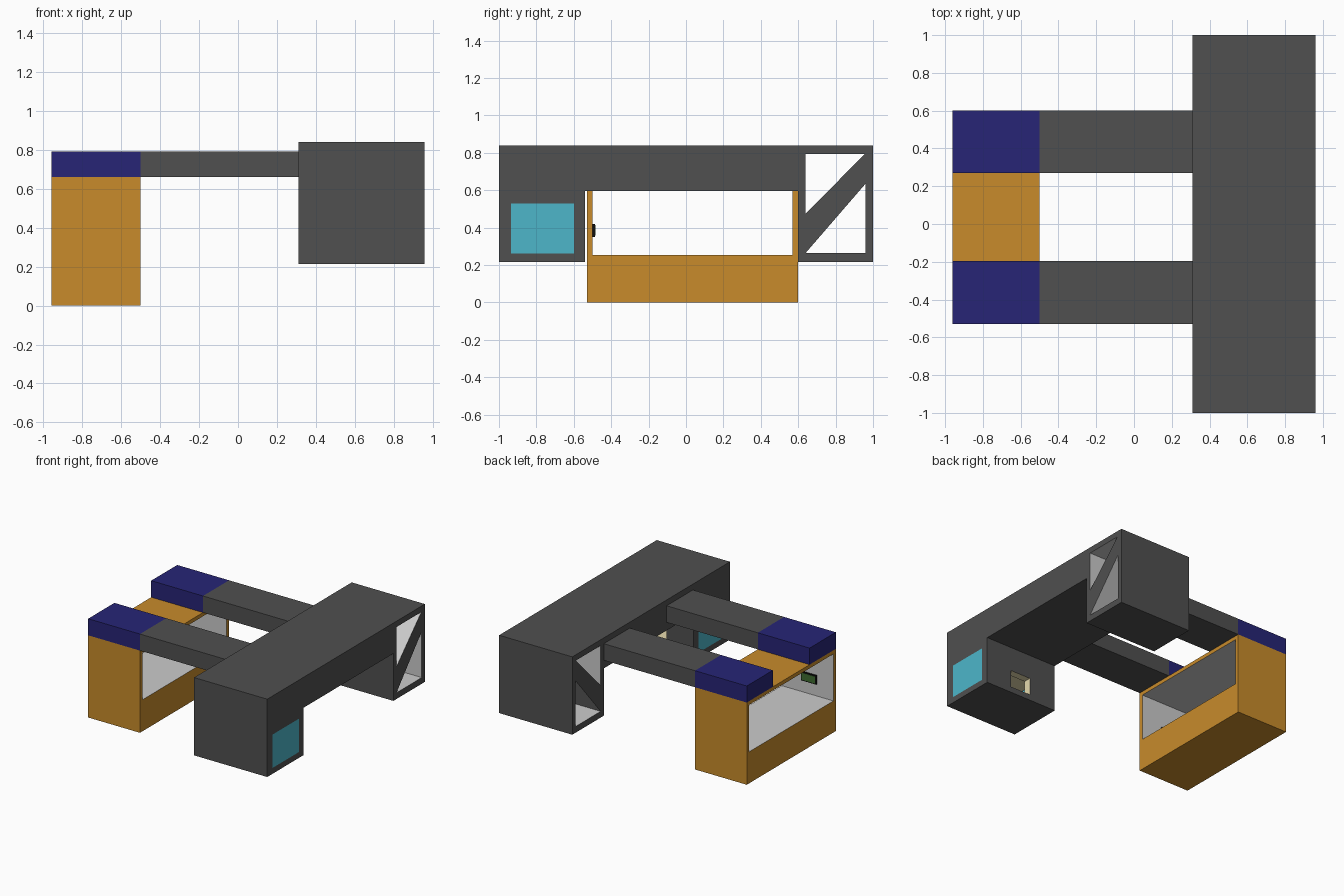
import bpy, bmesh

if "Cube" in bpy.data.objects:
    bpy.data.objects.remove(bpy.data.objects["Cube"])


def material(name, rgb):
    m = bpy.data.materials.new(name)
    m.diffuse_color = (*rgb, 1)
    m.use_nodes = True
    m.node_tree.nodes["Principled BSDF"].inputs["Base Color"].default_value = m.diffuse_color
    return m


DARK = material("dark_grey", (0.08, 0.08, 0.08))
ORANGE = material("orange", (0.58, 0.26, 0.024))
NAVY = material("navy", (0.02, 0.018, 0.18))
TEAL = material("teal_glass", (0.075, 0.47, 0.59))
CREAM = material("cream", (0.8, 0.7, 0.42))
INNER = material("inner_grey", (0.6, 0.6, 0.6))
BLACK = material("black", (0.005, 0.005, 0.005))
GREEN = material("screen_green", (0.05, 0.15, 0.03))


def prism(name, profile, x0, x1, mat):
    """Extrude a (y, z) profile along x."""
    bm = bmesh.new()
    face = bm.faces.new([bm.verts.new((x0, y, z)) for y, z in profile])
    ext = bmesh.ops.extrude_face_region(bm, geom=[face])
    moved = [g for g in ext["geom"] if isinstance(g, bmesh.types.BMVert)]
    bmesh.ops.translate(bm, verts=moved, vec=(x1 - x0, 0, 0))
    bmesh.ops.recalc_face_normals(bm, faces=bm.faces[:])
    me = bpy.data.meshes.new(name)
    bm.to_mesh(me)
    bm.free()
    me.materials.append(mat)
    ob = bpy.data.objects.new(name, me)
    bpy.context.collection.objects.link(ob)
    return ob


def box(name, x, y, z, mat):
    return prism(name, [(y[0], z[0]), (y[1], z[0]), (y[1], z[1]), (y[0], z[1])], x[0], x[1], mat)


def cut(ob, cutter):
    """Subtract the cutter; cut faces take the cutter's material."""
    mod = ob.modifiers.new("cut", 'BOOLEAN')
    mod.operation = 'DIFFERENCE'
    mod.solver = 'EXACT'
    mod.material_mode = 'TRANSFER'
    mod.object = cutter
    bpy.context.view_layer.objects.active = ob
    bpy.ops.object.modifier_apply(modifier=mod.name)
    bpy.data.objects.remove(cutter)


# Long upper block with its two legs
bridge = prism("bridge_block", [(-1, .215), (-.54, .215), (-.54, .595), (.6, .595),
                                (.6, .215), (1, .215), (1, .84), (-1, .84)], .31, .96, DARK)
# Truss openings running through one leg
cut(bridge, prism("upper_cut", [(.64, .475), (.955, .793), (.64, .793)], .2, 1.1, INNER))
cut(bridge, prism("lower_cut", [(.64, .265), (.96, .265), (.96, .635)], .2, 1.1, INNER))
# Room in the other leg, with a doorway on its inner side
cut(bridge, box("room_cut", (.2, 1.1), (-.935, -.6), (.262, .53), CREAM))
cut(bridge, box("door_cut", (.55, .73), (-.7, -.4), (.262, .4), CREAM))
# Window panes closing both ends of the room
for side, x in (("right", (.945, .96)), ("left", (.31, .325))):
    box("window_" + side, x, (-.935, -.6), (.262, .53), TEAL)

# Orange lower block, open from side to side
base = box("lower_block", (-.96, -.5), (-.53, .6), (0, .66), ORANGE)
cut(base, box("opening_cut", (-1.1, -.3), (-.5, .57), (.253, .63), INNER))

# Two connecting arms with navy ends
for side, y in (("front", (-.53, -.197)), ("back", (.27, .6))):
    box("arm_" + side, (-.5, .31), y, (.66, .793), DARK)
    box("arm_end_" + side, (-.96, -.5), y, (.66, .793), NAVY)

# Wall screen inside the lower block
box("screen_body", (-.815, -.68), (-.5, -.486), (.35, .42), BLACK)
box("screen_face", (-.808, -.687), (-.49, -.484), (.357, .413), GREEN)
